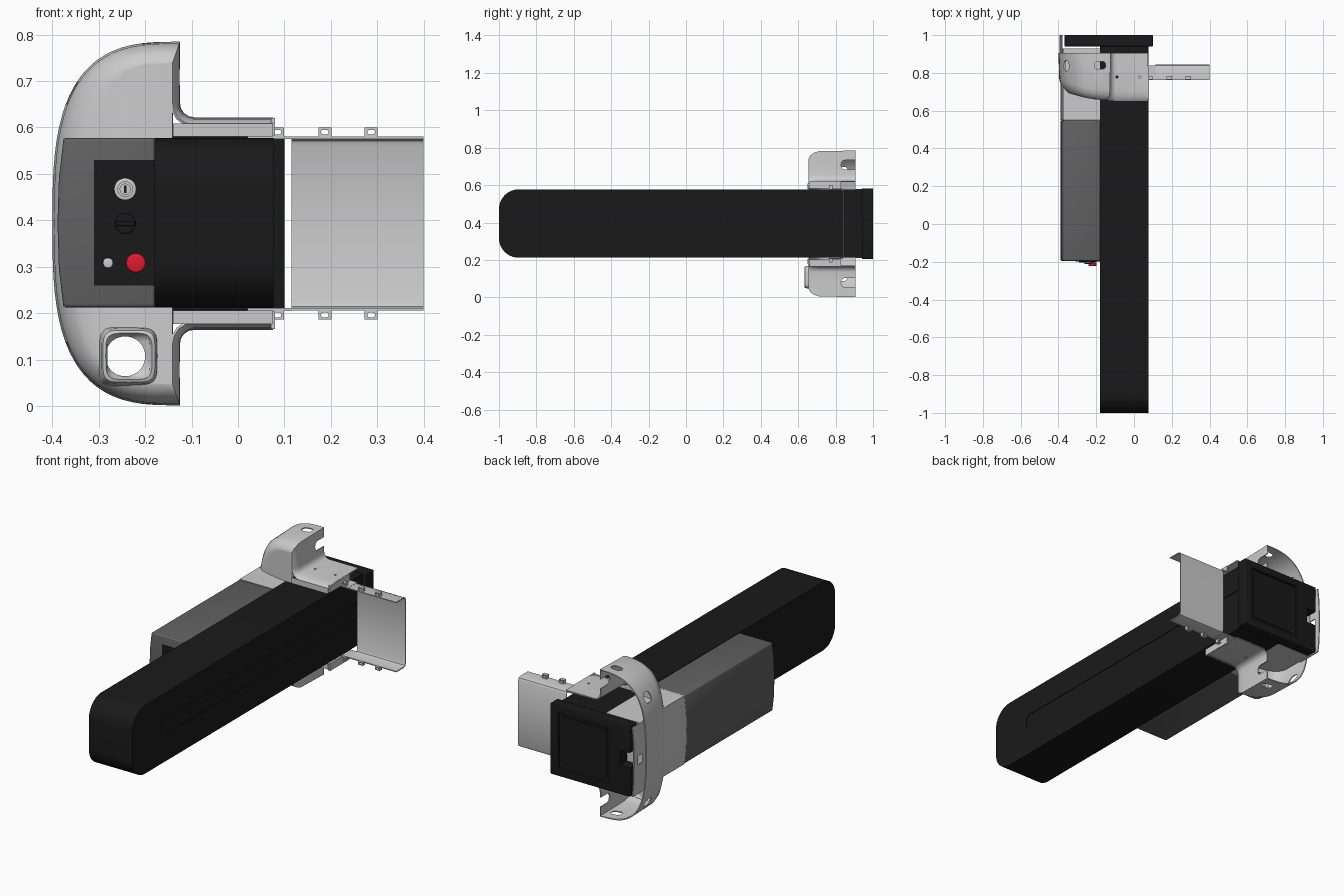
import bpy, bmesh, math
from mathutils import Vector

if "Cube" in bpy.data.objects:
    bpy.data.objects.remove(bpy.data.objects["Cube"])

ZC = 0.393  # mirror height of the whole assembly


def material(name, *rgb):
    m = bpy.data.materials.new(name)
    m.diffuse_color = (*rgb, 1)
    m.use_nodes = True
    m.node_tree.nodes["Principled BSDF"].inputs["Base Color"].default_value = m.diffuse_color
    return m


BLACK = material("black", 0.010, 0.010, 0.010)
DARK = material("dark_grey", 0.12, 0.12, 0.12)
RED = material("red", 0.75, 0.01, 0.025)
PALE = material("pale", 0.75, 0.77, 0.74)


def apply(o, kind, **props):
    m = o.modifiers.new(kind.lower(), kind)
    for k, v in props.items():
        setattr(m, k, v)
    bpy.context.view_layer.objects.active = o
    bpy.ops.object.modifier_apply(modifier=m.name)


def smooth(o):
    bpy.ops.object.select_all(action='DESELECT')
    o.select_set(True)
    bpy.context.view_layer.objects.active = o
    bpy.ops.object.shade_smooth_by_angle(angle=math.radians(32))


def finish(name, bm, mat=None, thick=0, bevel=0):
    bmesh.ops.remove_doubles(bm, verts=bm.verts, dist=0.0003)
    bmesh.ops.recalc_face_normals(bm, faces=bm.faces)
    me = bpy.data.meshes.new(name)
    bm.to_mesh(me)
    bm.free()
    o = bpy.data.objects.new(name, me)
    bpy.context.collection.objects.link(o)
    if mat:
        me.materials.append(mat)
    if thick:
        apply(o, 'SOLIDIFY', thickness=thick, offset=-1)
    if bevel:
        apply(o, 'BEVEL', width=bevel, segments=3, limit_method='ANGLE')
    smooth(o)
    return o


def rows_to_faces(bm, rows, closed=False):
    vs = [[bm.verts.new(p) for p in r] for r in rows]
    for a, b in zip(vs, vs[1:]):
        for i in range(len(a) - (not closed)):
            j = (i + 1) % len(a)
            bm.faces.new((a[i], a[j], b[j], b[i]))
    return vs


def place(axis, d, p):
    return {'x': (d, p[0], p[1]), 'y': (p[0], d, p[1]), 'z': (p[0], p[1], d)}[axis]


def prism(name, pts, axis, a, b, mat=None, bevel=0):
    bm = bmesh.new()
    lo, hi = rows_to_faces(bm, [[place(axis, d, p) for p in pts] for d in (a, b)], True)
    bm.faces.new(lo)
    bm.faces.new(hi)
    return finish(name, bm, mat, bevel=bevel)


def sheet(name, pts, axis, a, b, thick):
    bm = bmesh.new()
    rows_to_faces(bm, [[place(axis, d, p) for p in pts] for d in (a, b)])
    return finish(name, bm, thick=thick)


def rrect(u0, u1, v0, v1, r=0.0, n=6):
    if not r:
        return [(u0, v0), (u1, v0), (u1, v1), (u0, v1)]
    out = []
    for k, (cu, cv) in enumerate([(u1 - r, v1 - r), (u0 + r, v1 - r), (u0 + r, v0 + r), (u1 - r, v0 + r)]):
        for i in range(n + 1):
            t = math.pi / 2 * (k + i / n)
            out.append((cu + r * math.cos(t), cv + r * math.sin(t)))
    return out


def box(name, x0, x1, y0, y1, z0, z1, mat=None, bevel=0):
    return prism(name, rrect(x0, x1, y0, y1), 'z', z0, z1, mat, bevel)


def disc(name, x, z, r, y0, y1, mat=None, bevel=0):
    pts = [(x + r * math.cos(math.tau * i / 32), z + r * math.sin(math.tau * i / 32)) for i in range(32)]
    return prism(name, pts, 'y', y0, y1, mat, bevel)


def cut(o, cutter):
    cutter.hide_render = True
    apply(o, 'BOOLEAN', operation='DIFFERENCE', solver='EXACT', object=cutter)
    bpy.data.objects.remove(cutter)
    smooth(o)


# Long black arm, rounded at the free end, with a shallow slot on the outer side
arc = rrect(-1.0, 1.2, 0.212, 0.577, 0.105, 10)
arm = prism("arm", [(min(y, 0.94), z) for y, z in arc if y < 0] + [(0.94, 0.212), (0.94, 0.577)],
            'x', -0.18, 0.077, BLACK)
cut(arm, prism("slot_cutter", rrect(-0.76, 0.93, 0.355, 0.44, 0.03), 'x', 0.073, 0.1))

# Control housing beside the arm
side = [(-0.376, 0.577), (-0.386, 0.49), (-0.389, ZC), (-0.386, 0.296), (-0.376, 0.212)]
section = [(-0.178, 0.577)] + side + [(-0.178, 0.212)]
prism("housing", section, 'y', -0.195, 0.55, DARK, bevel=0.008)
prism("housing_rear", section, 'y', 0.55, 0.93)

# Control panel
box("control_panel", -0.31, -0.18, -0.198, -0.19, 0.26, 0.53, BLACK)
prism("switch_plate", rrect(-0.29, -0.196, 0.36, 0.505, 0.015), 'y', -0.201, -0.19, BLACK)
lock = disc("key_lock", -0.243, 0.467, 0.024, -0.207, -0.19, PALE, 0.003)
cut(lock, disc("lock_cutter", -0.243, 0.467, 0.016, -0.22, -0.203))
disc("key_barrel", -0.243, 0.467, 0.012, -0.207, -0.19, PALE)
box("key_slot", -0.246, -0.240, -0.208, -0.2, 0.459, 0.475, BLACK)
disc("knob_base", -0.243, 0.393, 0.022, -0.206, -0.19, BLACK, 0.002)
box("knob_grip", -0.263, -0.223, -0.212, -0.2, 0.388, 0.398, BLACK, 0.002)
disc("indicator_lamp", -0.28, 0.308, 0.011, -0.205, -0.19, PALE, 0.003)
disc("stop_button_stem", -0.22, 0.308, 0.013, -0.21, -0.19, RED)
disc("stop_button", -0.22, 0.308, 0.021, -0.222, -0.205, RED, 0.005)

# Rear end block with recessed back
block = box("end_block", -0.368, 0.10, 0.94, 1.0, 0.205, 0.583, BLACK, 0.004)
cut(block, prism("recess_cutter", rrect(-0.245, 0.055, 0.245, 0.543), 'y', 0.985, 1.1))
cut(block, box("notch_cutter", -0.4, -0.31, 0.93, 1.1, 0.36, 0.44))
box("recess_pad", -0.225, 0.035, 0.975, 0.99, 0.265, 0.523, BLACK)


# Pressed mounting bracket: D-shaped hood with flanges, open at the back
def signed_pow(v, e):
    return math.copysign(abs(v) ** e, v)


upper = [(0.075, 0.622), (0.0, 0.622), (-0.095, 0.622)]
upper += [(-0.095 - 0.03 * math.sin(t), 0.652 - 0.03 * math.cos(t)) for t in (0.4, 0.8, 1.2, math.pi / 2)]
upper += [(-0.125, 0.72)]
dee = []
for i in range(41):
    t = math.pi / 2 - math.pi * i / 40
    dee.append((-0.125 - 0.275 * signed_pow(max(math.cos(t), 0), 2 / 3), ZC + 0.392 * signed_pow(math.sin(t), 2 / 3)))
dee[0], dee[-1] = (-0.125, ZC + 0.392), (-0.125, ZC - 0.392)
path = upper + dee + [(x, 2 * ZC - z) for x, z in reversed(upper)]
first, last = len(upper), len(upper) + len(dee) - 1


def inset(i, d):
    a, b = Vector(path[max(i - 1, 0)]), Vector(path[min(i + 1, len(path) - 1)])
    t = (b - a).normalized()
    n = Vector((-t.y, t.x))
    if i in (first, last):
        n = Vector((-0.35, -1 if i == first else 1))
    elif i < first or i > last:
        n *= 0.35
    return Vector(path[i]) + n * d


def front(x, y):
    return y + 0.06 * (max(0, -0.125 - x) / 0.275) ** 2


bm = bmesh.new()
rows = []
for y, d in [(0.905, 0), (0.71, 0.004), (0.685, 0.012), (0.665, 0.026), (0.655, 0.045)]:
    pts = [inset(i, d) for i in range(len(path))]
    rows.append([(p.x, y if d == 0 else front(p.x, y), p.y) for p in pts])
rows_to_faces(bm, rows)
cap = []
for k in range(7):
    xs = [(x + (-0.1408 - x) * k / 6, z) for x, _, z in rows[-1][first:last + 1]]
    cap.append([(x, front(x, 0.655), z) for x, z in xs])
rows_to_faces(bm, cap)
bracket = finish("bracket", bm, thick=0.006)
cut(bracket, disc("port_cutter", -0.243, 0.107, 0.05, 0.5, 0.87))
for s in (1, -1):
    def zr(a, b):
        return sorted((ZC + s * a, ZC + s * b))
    cut(bracket, prism("wall_slot_cutter", rrect(0.83, 0.95, *zr(0.29, 0.34), 0.02), 'x', -0.145, -0.1))
    cut(bracket, prism("top_slot_cutter", rrect(-0.21, -0.15, 0.82, 0.86, 0.018), 'z', *zr(0.35, 0.42)))
    cut(bracket, prism("side_slot_cutter", rrect(0.81, 0.865, *zr(0.255, 0.305), 0.02), 'x', -0.45, -0.32))
    for x in (-0.09, 0.03):
        cut(bracket, prism("screw_cutter", rrect(x - .006, x + .006, .772, .784, .0059), 'z', *zr(0.2, 0.25)))
    box("flange_lip", -0.14, 0.075, 0.65, 0.657, *zr(0.187, 0.216))
    box("flange_end", 0.071, 0.08, 0.66, 0.83, *zr(0.19, 0.227))

# Raised square collar around the round port
bm = bmesh.new()
rings = []
for half, n, y in [(.066, 5, .70), (.060, 5, .648), (.056, 5, .636), (.050, 4.5, .633), (.046, 4, .642),
                   (.043, 2, .65), (.043, 2, .69)]:
    c = -0.235 if n > 2 else -0.243
    rings.append([(c + half * signed_pow(math.cos(t), 2 / n), y, 0.107 + half * signed_pow(math.sin(t), 2 / n))
                  for t in [math.tau * i / 48 for i in range(48)]])
rows_to_faces(bm, rings, True)
finish("port_collar", bm)

# Rear strap continuing the bracket's outer wall
zs = [0.21 + 0.37 * i / 8 for i in range(9)]
strap = sheet("side_strap", [(-0.125 - 0.27 * (1 - abs((z - ZC) / 0.392) ** 3) ** (1 / 3), z) for z in zs],
              'y', 0.86, 1.0, 0.006)
cut(strap, box("strap_cutter", -0.45, -0.3, 0.93, 0.97, 0.37, 0.42))

# Side channel plate with pierced tabs
sheet("channel_plate", [(0.762, 0.58), (0.825, 0.58), (0.838, 0.575), (0.844, 0.562), (0.844, 0.224),
                        (0.838, 0.211), (0.825, 0.206), (0.762, 0.206)], 'x', 0.115, 0.40, 0.005)
for s in (1, -1):
    z = ZC + s * 0.185
    box("channel_tongue", 0.02, 0.116, 0.762, 0.84, z - 0.003, z + 0.003)
    for x in (0.085, 0.187, 0.287):
        z0, z1 = sorted((ZC + s * 0.185, ZC + s * 0.207))
        tab = box("channel_tab", x - 0.014, x + 0.014, 0.764, 0.784, z0, z1)
        m = (z0 + z1) / 2 + s * 0.001
        cut(tab, prism("tab_cutter", rrect(x - 0.008, x + 0.008, m - 0.005, m + 0.005, 0.0045), 'y', 0.7, 0.9))
